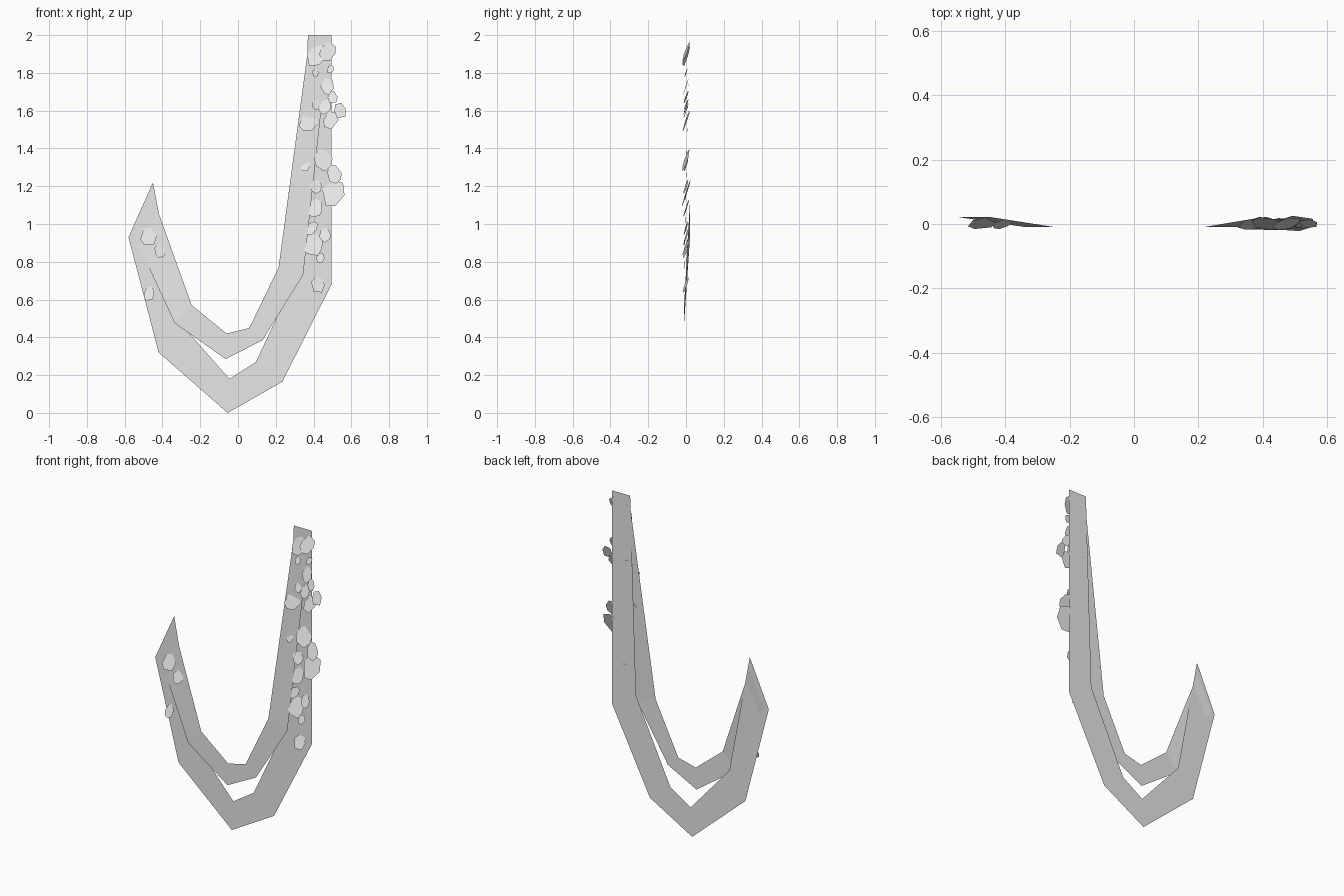
import bpy, bmesh, math, random
from mathutils import Matrix, Vector

random.seed(4)
default_cube = bpy.data.objects.get("Cube")
if default_cube:
    bpy.data.objects.remove(default_cube, do_unlink=True)


def make_material(name, value):
    material = bpy.data.materials.new(name)
    material.use_nodes = True
    colour = (value, value, value, 1)
    material.diffuse_color = colour
    material.node_tree.nodes["Principled BSDF"].inputs["Base Color"].default_value = colour
    return material


grey = make_material("plain grey", 0.8)


def finish(name, bm):
    mesh = bpy.data.meshes.new(name)
    bm.to_mesh(mesh)
    bm.free()
    mesh.materials.append(grey)
    part = bpy.data.objects.new(name, mesh)
    bpy.context.collection.objects.link(part)
    return part


def ribbon(name, inner_edge, outer_edge, depths):
    """Flat strip of quads bridging two edge paths in the xz plane."""
    bm = bmesh.new()
    rails = [[bm.verts.new((x, y, z)) for (x, z), y in zip(edge, depths)]
             for edge in (inner_edge, outer_edge)]
    inner, outer = rails
    for i in range(len(inner) - 1):
        bm.faces.new((inner[i], outer[i], outer[i + 1], inner[i + 1]))
    bmesh.ops.recalc_face_normals(bm, faces=bm.faces)
    return finish(name, bm)


# Long hanging stem at the back
back_y = 0.018
ribbon("back_vine_stem",
       [(.37, 2), (.33, .77), (.095, .27), (-.045, .18), (-.31, .48), (-.45, 1.22)],
       [(.495, 2), (.495, .68), (.235, .165), (-.055, 0), (-.42, .32), (-.58, .93)],
       [back_y] * 6)

# Shorter stem in front, its two ends leaning back onto the long one
front_y = -0.01
ribbon("front_vine_stem",
       [(.37, 1.92), (.215, .77), (.06, .45), (-.06, .42), (-.245, .57), (-.45, 1.14)],
       [(.475, 1.92), (.345, .73), (.13, .385), (-.065, .285), (-.335, .475), (-.55, .94)],
       [back_y - .002] + [front_y] * 4 + [back_y + .004])


def leaf(name, x, z, height):
    """Single irregular many-sided leaf blade, tipped backwards at the top."""
    bm = bmesh.new()
    sides = random.choice((6, 7, 7, 8))
    corners = []
    for i in range(sides):
        angle = math.tau * (i + random.uniform(-.2, .2)) / sides
        reach = height / 2 * random.uniform(.88, 1.08)
        corners.append(Vector((math.cos(angle) * reach * .74, 0, math.sin(angle) * reach)))
    roll = Matrix.Rotation(random.uniform(-.4, .4), 3, 'Y')
    tilt = Matrix.Rotation(-.32, 3, 'X')
    yaw = Matrix.Rotation(random.uniform(-.22, .22), 3, 'Z')
    turn = yaw @ tilt @ roll
    bm.faces.new([bm.verts.new(turn @ corner + Vector((x, 0, z))) for corner in corners])
    return finish(name, bm)


# Leaves as (x, z, height), listed from the top of each arm downwards
left_arm_leaves = [
    (.415, 1.89, .13), (.475, 1.91, .12), (.49, 1.82, .05), (.41, 1.8, .05),
    (.475, 1.73, .1), (.5, 1.67, .08), (.41, 1.63, .06), (.46, 1.62, .09),
    (.54, 1.6, .09), (.375, 1.54, .13), (.49, 1.55, .11), (.355, 1.31, .07),
    (.45, 1.34, .13), (.51, 1.26, .11), (.41, 1.2, .09), (.505, 1.16, .16),
    (.41, 1.08, .11), (.39, .98, .08), (.46, .94, .08), (.4, .89, .14),
    (.435, .82, .06), (.425, .68, .1)]
right_arm_leaves = [(-.475, .93, .12), (-.41, .86, .09), (-.47, .63, .08)]

for arm, spots in (("left", left_arm_leaves), ("right", right_arm_leaves)):
    for number, (x, z, height) in enumerate(spots):
        leaf(f"{arm}_leaf_{number}", x, z, height)
